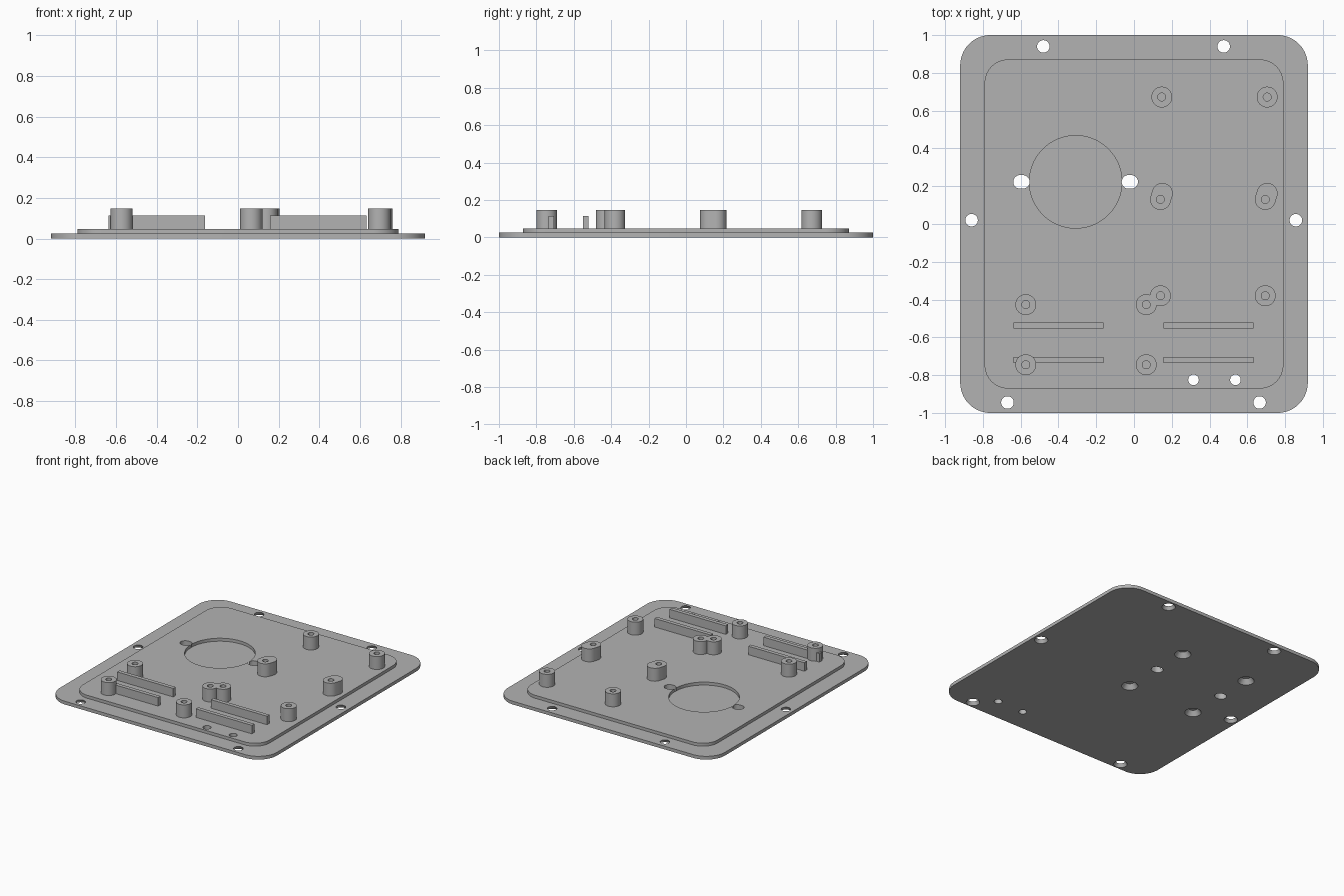
import bpy, bmesh, math

if "Cube" in bpy.data.objects:
    bpy.data.objects.remove(bpy.data.objects["Cube"], do_unlink=True)

grey = bpy.data.materials.new("plain grey")
grey.use_nodes = True
grey.diffuse_color = (0.45, 0.45, 0.45, 1)
grey.node_tree.nodes["Principled BSDF"].inputs["Base Color"].default_value = grey.diffuse_color

BASE_TOP, DECK_TOP, POST_TOP, RIB_TOP = 0.025, 0.048, 0.147, 0.113


def outline(centres, r, n=48):
    """Rounded hull around one or more circle centres."""
    pts = []
    for i in range(n):
        a = 2 * math.pi * (i + 0.5) / n
        c, s = math.cos(a), math.sin(a)
        x, y = max(centres, key=lambda p: p[0] * c + p[1] * s)
        pts.append((x + r * c, y + r * s))
    return pts


def add_prism(bm, bottom, top, z0, z1):
    lo = [bm.verts.new((x, y, z0)) for x, y in bottom]
    hi = [bm.verts.new((x, y, z1)) for x, y in top]
    bm.faces.new(lo[::-1])
    bm.faces.new(hi)
    for i in range(len(lo)):
        j = (i + 1) % len(lo)
        bm.faces.new((lo[i], lo[j], hi[j], hi[i]))


def make(name, prisms):
    bm = bmesh.new()
    for p in prisms:
        add_prism(bm, *p)
    mesh = bpy.data.meshes.new(name)
    bm.to_mesh(mesh)
    bm.free()
    mesh.materials.append(grey)
    ob = bpy.data.objects.new(name, mesh)
    bpy.context.collection.objects.link(ob)
    return ob


def solid(name, pts, z0, z1):
    return make(name, [(pts, pts, z0, z1)])


def hole(centres, r, z0=-0.1, z1=0.3):
    pts = outline(centres, r)
    return pts, pts, z0, z1


def countersink(x, y, wide, narrow, depth):
    # The cone starts below the plate so that the cut is clean
    extra = 0.01
    start = wide + (wide - narrow) * extra / depth
    return outline([(x, y)], start), outline([(x, y)], narrow), -extra, depth


def select(ob):
    bpy.ops.object.select_all(action="DESELECT")
    ob.select_set(True)
    bpy.context.view_layer.objects.active = ob


def cut(ob, cutters):
    select(ob)
    for c in cutters:
        mod = ob.modifiers.new("cut", "BOOLEAN")
        mod.operation, mod.solver, mod.object = "DIFFERENCE", "EXACT", c
        bpy.ops.object.modifier_apply(modifier=mod.name)


def rounded_rect(hx, hy, r):
    return outline([(sx * (hx - r), sy * (hy - r)) for sx in (-1, 1) for sy in (-1, 1)], r, 96)


# Plates
base = solid("base_plate", rounded_rect(0.92, 1.0, 0.16), 0, BASE_TOP)
deck = solid("raised_deck", rounded_rect(0.791, 0.871, 0.125), BASE_TOP, DECK_TOP)

# Holes through the plates
px, py = -0.309, 0.223
pocket = make("pocket_cutter", [(outline([(px, py)], 0.245, 96),) * 2 + (BASE_TOP - 0.01, 0.1)])
through = [hole([(px + s * 0.287 - 0.007, py), (px + s * 0.287 + 0.007, py)], 0.036) for s in (-1, 1)]
through += [hole([(x, -0.825)], 0.028) for x in (0.315, 0.537)]
through_cutter = make("through_cutter", through)

rim = [(-0.48, 0.94), (0.475, 0.94), (-0.86, 0.02), (0.857, 0.02), (-0.67, -0.945), (0.665, -0.945)]
sinks = [countersink(x, y, 0.047, 0.032, BASE_TOP + 0.002) for x, y in rim]
sinks += [countersink(px + sx * 0.286, py - 0.01 + sy * 0.286, 0.057, 0.032, 0.036)
          for sx in (-1, 1) for sy in (-1, 1)]
sink_cutter = make("countersink_cutter", sinks)

cut(base, [through_cutter, sink_cutter])
cut(deck, [pocket, through_cutter, sink_cutter])

# Hollow standoffs; two of them are stretched
posts = [[(0.147, 0.672)], [(0.705, 0.672)],
         [(0.14, 0.13), (0.15, 0.162)], [(0.695, 0.13), (0.705, 0.162)],
         [(0.14, -0.38)], [(0.695, -0.38)]]
posts += [[(x, y)] for x in (-0.573, 0.065) for y in (-0.427, -0.745)]
drill = make("standoff_drill", [hole(p[:1], 0.021) for p in posts])
parts = [base, deck]
for i, p in enumerate(posts):
    ob = solid(f"standoff_{i + 1}", outline(p, 0.055), DECK_TOP, POST_TOP)
    cut(ob, [drill])
    parts.append(ob)

# Upright ribs in two rows
for side, x0, x1 in (("right", -0.637, -0.162), ("left", 0.157, 0.632)):
    for row, y in (("back", -0.537), ("front", -0.72)):
        w = 0.015
        rect = [(x0, y - w), (x1, y - w), (x1, y + w), (x0, y + w)]
        ob = solid(f"rib_{row}_{side}", rect, DECK_TOP, RIB_TOP)
        cut(ob, [drill])
        parts.append(ob)

for c in (pocket, through_cutter, sink_cutter, drill):
    bpy.data.objects.remove(c, do_unlink=True)

for ob in parts:
    select(ob)
    bpy.ops.object.shade_smooth_by_angle(angle=math.radians(30))
